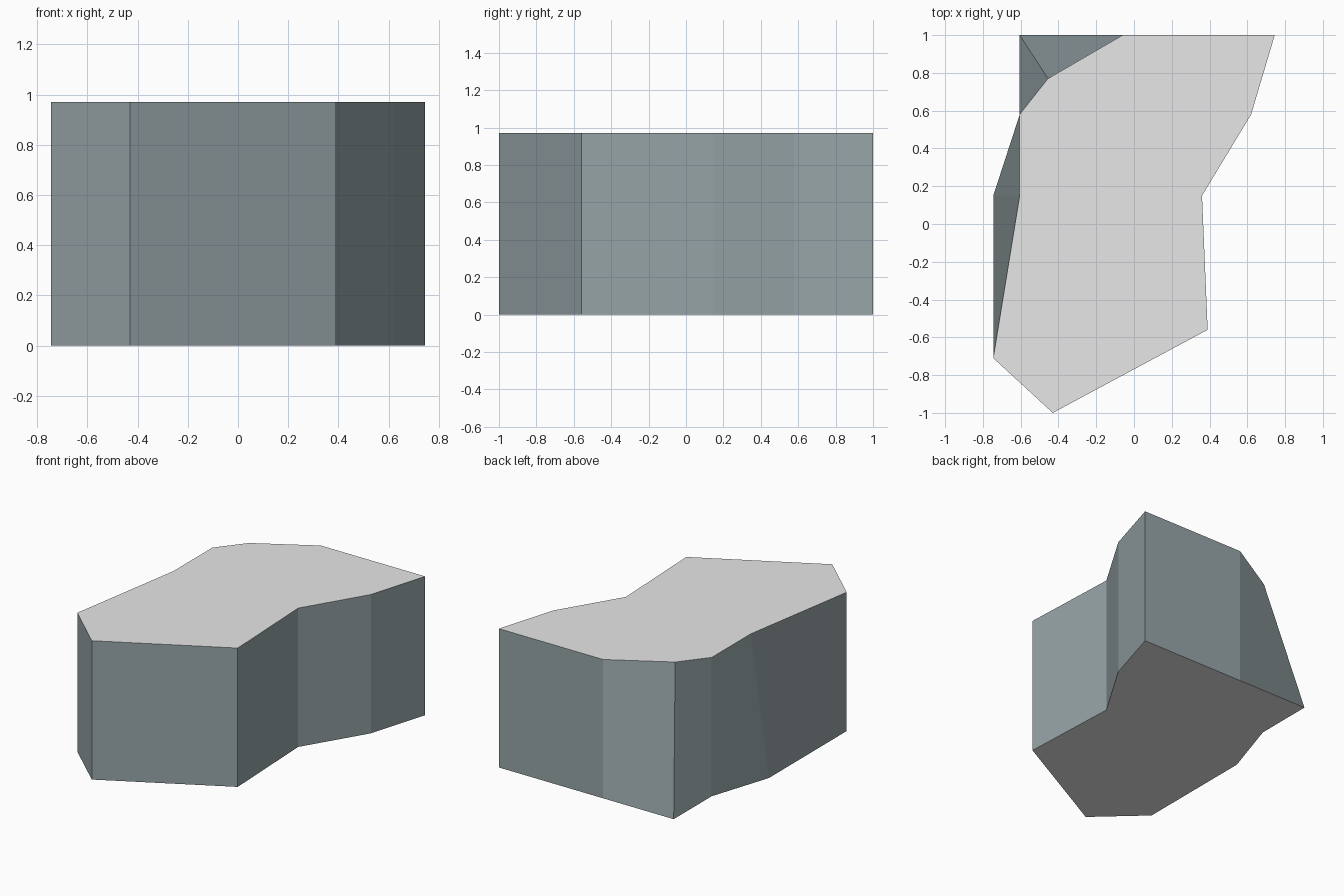
import bpy
import bmesh

cube = bpy.data.objects.get("Cube")
if cube:
    bpy.data.objects.remove(cube, do_unlink=True)

HEIGHT = 0.97


def make_material(name, color):
    mat = bpy.data.materials.new(name)
    mat.use_nodes = True
    mat.diffuse_color = color
    mat.node_tree.nodes["Principled BSDF"].inputs["Base Color"].default_value = color
    return mat


# Ground outline, counter-clockwise from the front left corner
ground = [(-0.745, -0.71), (-0.43, -1), (0.39, -0.56), (0.36, 0.15), (0.62, 0.58),
          (0.745, 1), (-0.06, 1), (-0.605, 1), (-0.605, 0.58), (-0.745, 0.15)]

# Roof outline: the same, with two corners drawn inward
roof = list(ground)
roof[7] = (-0.455, 0.77)
roof[9] = (-0.605, 0.15)

# Loft the walls between the outlines and cap both ends
bm = bmesh.new()
low = [bm.verts.new((x, y, 0)) for x, y in ground]
high = [bm.verts.new((x, y, HEIGHT)) for x, y in roof]
count = len(low)
for i in range(count):
    j = (i + 1) % count
    bm.faces.new((low[i], low[j], high[j], high[i]))
for cap in (low[::-1], high):
    bm.faces.new(cap).material_index = 1

mesh = bpy.data.meshes.new("building_block")
bm.to_mesh(mesh)
bm.free()

# Walls are blue grey, roof and underside light grey
mesh.materials.append(make_material("blue_grey_wall", (0.31, 0.375, 0.39, 1)))
mesh.materials.append(make_material("light_grey_roof", (0.8, 0.8, 0.8, 1)))
block = bpy.data.objects.new("building_block", mesh)
bpy.context.collection.objects.link(block)
